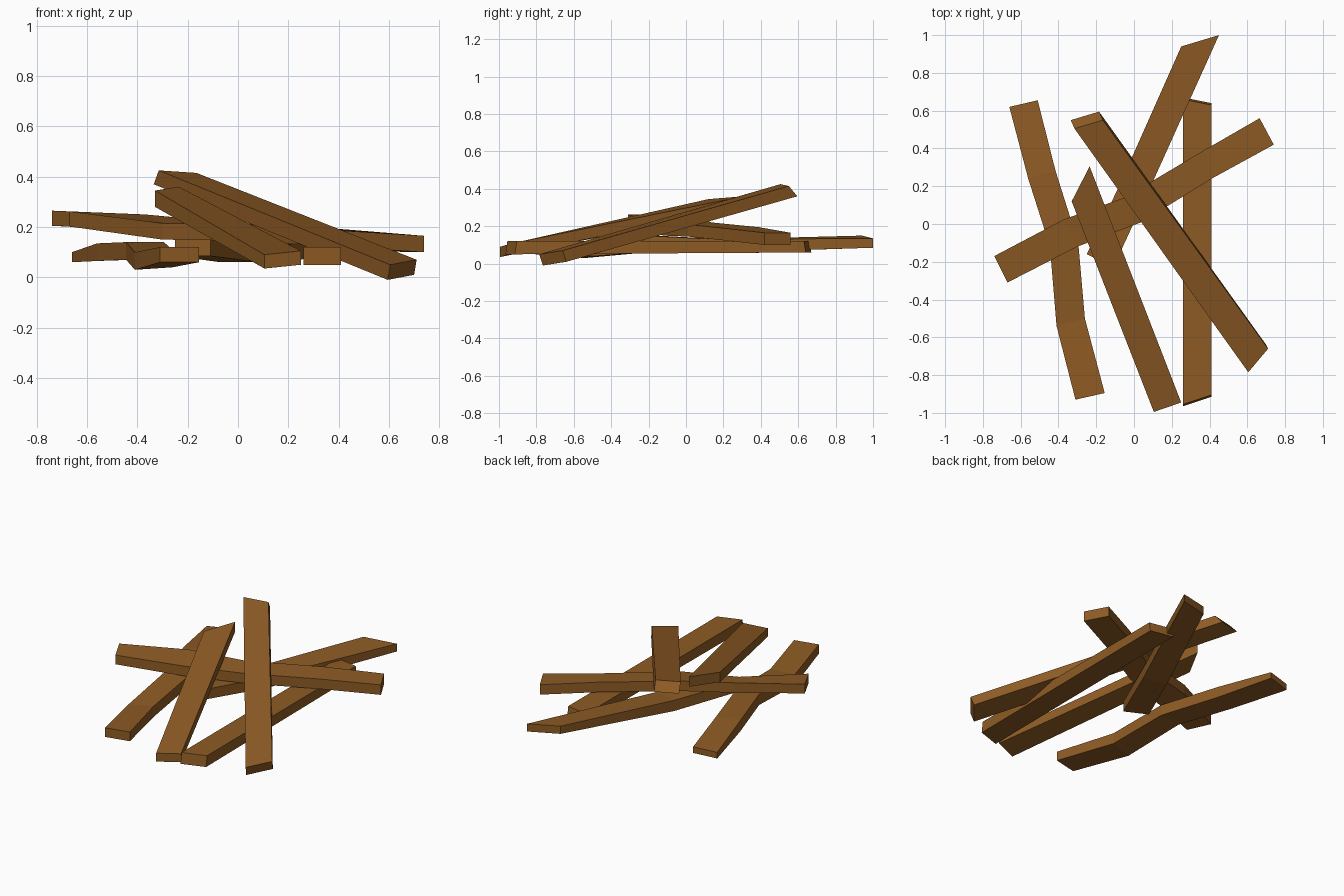
import bpy, bmesh

wood = bpy.data.materials.new("brown wood")
wood.diffuse_color = (0.27, 0.105, 0.018, 1)


def plank(name, sections, cap_shift=((0, 0), (0, 0))):
    """Loft a four-sided beam. Each section: left top xyz, right top xyz, thickness.
    cap_shift slides the lower edge of the first / last section in x, y."""
    bm = bmesh.new()
    rings = []
    for i, (lx, ly, lz, rx, ry, rz, t) in enumerate(sections):
        sx, sy = (0, 0)
        if i == 0:
            sx, sy = cap_shift[0]
        elif i == len(sections) - 1:
            sx, sy = cap_shift[1]
        rings.append([bm.verts.new(p) for p in (
            (lx, ly, lz), (rx, ry, rz),
            (rx + sx, ry + sy, rz - t), (lx + sx, ly + sy, lz - t))])
    for a, b in zip(rings, rings[1:]):
        for k in range(4):
            n = (k + 1) % 4
            bm.faces.new((a[k], a[n], b[n], b[k]))
    bm.faces.new(rings[0])
    bm.faces.new(rings[-1][::-1])
    bmesh.ops.recalc_face_normals(bm, faces=bm.faces)
    mesh = bpy.data.meshes.new(name)
    bm.to_mesh(mesh)
    bm.free()
    mesh.materials.append(wood)
    bpy.context.collection.objects.link(bpy.data.objects.new(name, mesh))


# Bent plank on the left
plank("left_bent_plank", [
    (-0.66, 0.62, 0.10, -0.51, 0.655, 0.11, 0.04),
    (-0.56, 0.24, 0.135, -0.415, 0.28, 0.14, 0.07),
    (-0.445, -0.12, 0.14, -0.295, -0.10, 0.14, 0.07),
    (-0.41, -0.54, 0.10, -0.26, -0.50, 0.11, 0.07),
    (-0.31, -0.93, 0.12, -0.155, -0.895, 0.12, 0.06)])

# Plank lying across the lower ones
plank("cross_plank", [
    (-0.74, -0.17, 0.265, -0.67, -0.31, 0.262, 0.06),
    (-0.37, 0.025, 0.25, -0.30, -0.12, 0.215, 0.065),
    (-0.05, 0.14, 0.22, 0.04, 0.01, 0.21, 0.065),
    (0.37, 0.39, 0.195, 0.42, 0.245, 0.185, 0.065),
    (0.665, 0.56, 0.165, 0.74, 0.42, 0.165, 0.065)])

# Plank reaching to the back
plank("back_plank", [
    (0.25, 0.94, 0.15, 0.45, 1.0, 0.135, 0.05),
    (-0.07, 0.22, 0.13, 0.08, 0.18, 0.13, 0.07),
    (-0.25, -0.16, 0.15, -0.11, -0.23, 0.15, 0.065)])

# Leaning planks on top of the pile
plank("front_leaning_plank", [
    (-0.33, 0.12, 0.345, -0.235, 0.305, 0.36, 0.065),
    (0.105, -0.995, 0.09, 0.25, -0.945, 0.105, 0.055)])
plank("top_leaning_plank", [
    (-0.315, 0.505, 0.425, -0.165, 0.55, 0.415, 0.055),
    (0.605, -0.785, 0.05, 0.71, -0.66, 0.07, 0.06)],
    ((-0.02, 0.045), (-0.01, 0.02)))

# Straight plank on the right
plank("right_straight_plank", [
    (0.26, 0.66, 0.12, 0.41, 0.63, 0.12, 0.06),
    (0.26, -0.955, 0.12, 0.41, -0.905, 0.12, 0.07)],
    ((0, 0.01), (0, -0.01)))
